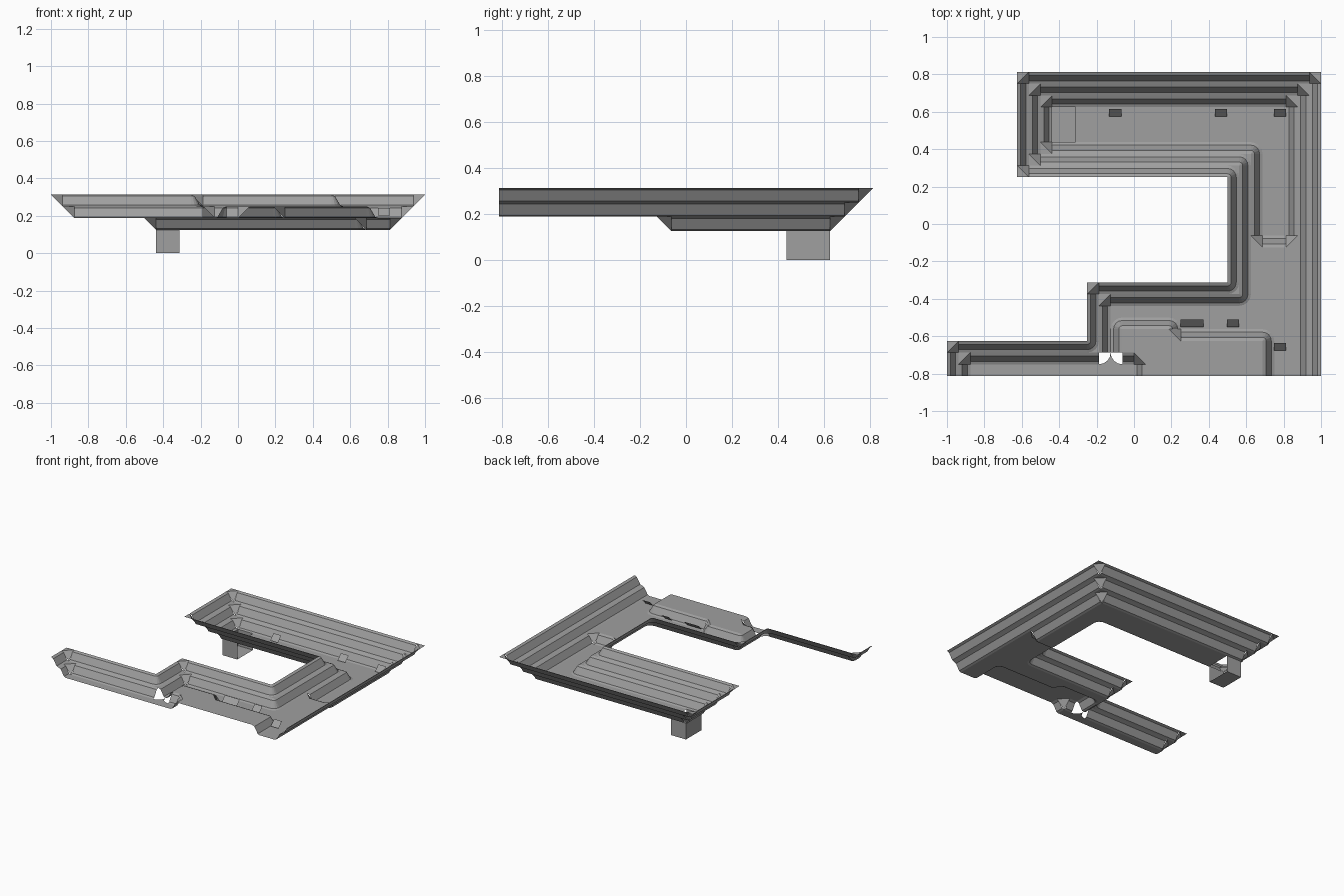
import bpy, bmesh, math

if "Cube" in bpy.data.objects:
    bpy.data.objects.remove(bpy.data.objects["Cube"])

T = 0.0625                      # tile size and height step
NX, NY = 32, 26
PROFILE = [(0, 1), (0.3, 0.87), (0.75, 0.1), (1, 0)]   # slope: distance, height

stone = bpy.data.materials.new("grey stone")
stone.diffuse_color = (0.35, 0.35, 0.35, 1)
stone.use_nodes = True
stone.node_tree.nodes["Principled BSDF"].inputs["Base Color"].default_value = stone.diffuse_color

# Blocks outside the walkable ground: i0, i1, j0, j1
OUTSIDE = [(-9, 24, 8, 17), (-9, 12, 3, 17), (-9, 6, 17, 40),
           (-9, 0, -9, 40), (32, 40, -9, 40), (-9, 40, 26, 40)]
# Raised platform in the lower yard
PLATFORM = [(15, 19, 2, 4), (15, 27, 2, 3), (17, 27, 0, 3)]
PIT = (9, 11, 20, 23)
BROKEN = {(13, 1), (14, 1)}     # tiles whose round bank is missing


def inside(i, j, r):
    return r[0] <= i <= r[1] and r[2] <= j <= r[3]


def level(i, j):
    """Ground level of a grid corner, stepping down from the rim."""
    d = min(max(r[0] - i, i - r[1], r[2] - j, j - r[3], 0) for r in OUTSIDE)
    floor = 2 if j >= 12 else 3
    if any(inside(i, j, r) for r in PLATFORM):
        floor = 4
    return max(5 - d, floor)


def finish(name, bm):
    bmesh.ops.remove_doubles(bm, verts=bm.verts, dist=0.0005)
    me = bpy.data.meshes.new(name)
    bm.to_mesh(me)
    bm.free()
    me.materials.append(stone)
    ob = bpy.data.objects.new(name, me)
    bpy.context.collection.objects.link(ob)
    return ob


def face(bm, pts):
    bm.faces.new([bm.verts.new(p) for p in pts])


def tile(bm, i, j):
    """One ground tile: flat, straight bank, round corner or filled corner."""
    h = [level(i, j), level(i + 1, j), level(i + 1, j + 1), level(i, j + 1)]
    lo, hi = min(h), max(h)
    high = [lo != hi and x == hi for x in h]
    n = sum(high)
    want = {0: [0, 0, 0, 0], 1: [1, 0, 0, 0], 2: [1, 1, 0, 0], 3: [1, 1, 0, 1]}[n]
    turn = next((k for k in range(4)
                 if [int(high[(m + k) % 4]) for m in range(4)] == want), 0)

    def P(u, v, s):
        for _ in range(turn):
            u, v = 1 - v, u
        return ((i + u) * T - 1, (j + v) * T - NY * T / 2, (lo + (hi - lo) * s) * T)

    if n == 0:
        face(bm, [P(0, 0, 0), P(1, 0, 0), P(1, 1, 0), P(0, 1, 0)])
    elif n == 2:
        for (a, s), (b, t) in zip(PROFILE, PROFILE[1:]):
            face(bm, [P(0, a, s), P(1, a, s), P(1, b, t), P(0, b, t)])
    elif n == 3:
        face(bm, [P(0, 0, 1), P(1, 0, 1), P(0, 1, 1)])
        face(bm, [P(1, 0, 1), P(1, 1, 0), P(0, 1, 1)])
    else:
        seg = 4
        ang = [math.pi / 2 * k / seg for k in range(seg + 1)]
        for p, q in zip(ang, ang[1:]):
            cp, sp, cq, sq = math.cos(p), math.sin(p), math.cos(q), math.sin(q)
            face(bm, [P(1, 1, 0), P(cq, sq, 0), P(cp, sp, 0)])
            if (i, j) in BROKEN:
                continue
            for (a, s), (b, t) in zip(PROFILE, PROFILE[1:]):
                ring = [P(a * cp, a * sp, s), P(b * cp, b * sp, t),
                        P(b * cq, b * sq, t), P(a * cq, a * sq, s)]
                face(bm, ring if a else ring[:3])


# Terraced ground
bm = bmesh.new()
for i in range(NX):
    for j in range(NY):
        ci, cj = i + 0.5, j + 0.5
        if not any(inside(ci, cj, r) for r in OUTSIDE + [PIT]):
            tile(bm, i, j)
finish("terraced_ground", bm)

# Pit at the west end of the upper passage, open toward the east
x0, x1 = PIT[0] * T - 1, PIT[1] * T - 1
y0, y1 = (PIT[2] - NY / 2) * T, (PIT[3] - NY / 2) * T
top = 2 * T
bm = bmesh.new()
face(bm, [(x0, y0, 0), (x1, y0, 0), (x1, y0, top), (x0, y0, top)])
face(bm, [(x1, y1, 0), (x0, y1, 0), (x0, y1, top), (x1, y1, top)])
face(bm, [(x0, y1, 0), (x0, y0, 0), (x0, y0, top), (x0, y1, top)])
face(bm, [(x0, y0, 0), (x1, y0, 0), (x1, y1, 0), (x0, y1, 0)])
finish("pit", bm)

# Small slanted plates standing over the floor: x, y, width, floor height
for x, y, w, z in [(-0.1, 0.595, 0.065, 0.125), (0.465, 0.595, 0.065, 0.125),
                   (0.78, 0.595, 0.065, 0.125), (0.31, -0.53, 0.125, 0.1875),
                   (0.53, -0.53, 0.065, 0.1875), (0.78, -0.655, 0.065, 0.1875)]:
    bm = bmesh.new()
    lo, hi, a, b = z + 0.015, z + 0.055, x - w / 2, x + w / 2
    face(bm, [(a, y - 0.02, lo), (b, y - 0.02, lo), (b, y + 0.02, hi), (a, y + 0.02, hi)])
    finish("slanted_plate", bm)
